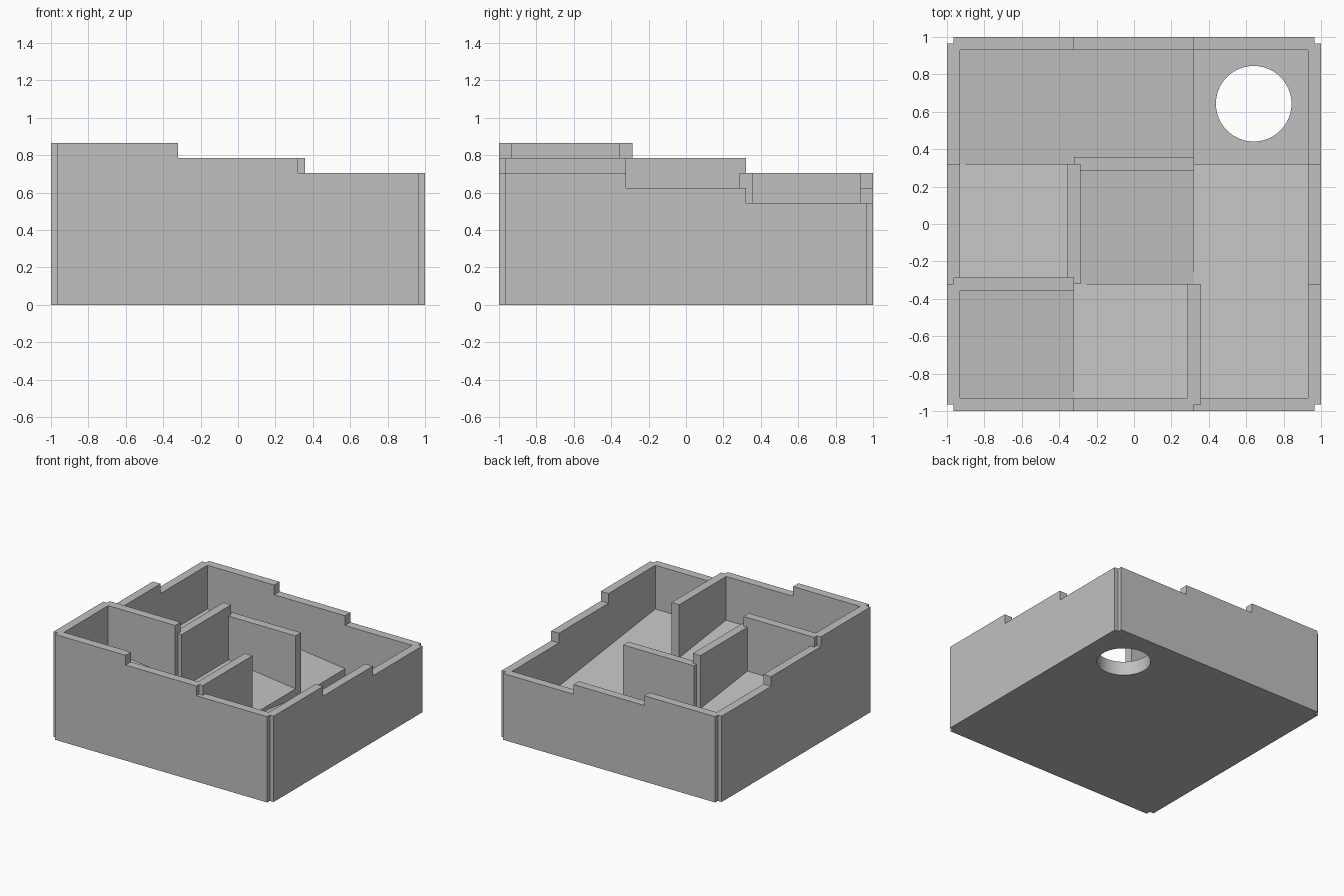
import bpy
from mathutils import Vector

default = bpy.data.objects.get("Cube")
if default:
    bpy.data.objects.remove(default, do_unlink=True)

# One plain grey for everything
grey = bpy.data.materials.new("light_grey")
grey.use_nodes = True
grey.diffuse_color = (0.53, 0.53, 0.53, 1)
grey.node_tree.nodes["Principled BSDF"].inputs["Base Color"].default_value = (0.53, 0.53, 0.53, 1)

OUT = 0.965          # centre line of the outer walls
STEP = 0.322         # centre line of the inner walls
HALF = 0.035         # half of the wall thickness
DROP = 0.08          # fall per cell
TOP = 0.865          # highest wall
FLOOR = 0.51         # highest floor point
LINES = (-OUT, -STEP, STEP, OUT)


def prism(name, profile, axis, start, end):
    """Extrude a (distance, height) profile; axis is the profile's own direction."""
    def point(d, z, depth):
        return Vector((d, depth, z)) if axis == "x" else Vector((depth, d, z))
    n = len(profile)
    verts = [point(d, z, depth) for depth in (start, end) for d, z in profile]
    faces = [list(range(n))[::-1], list(range(n, 2 * n))]
    faces += [[i, (i + 1) % n, n + (i + 1) % n, n + i] for i in range(n)]
    if axis == "x":
        faces = [f[::-1] for f in faces]
        faces = [list(f) for f in faces]
    mesh = bpy.data.meshes.new(name)
    mesh.from_pydata(verts, [], faces)
    mesh.validate()
    obj = bpy.data.objects.new(name, mesh)
    bpy.context.collection.objects.link(obj)
    mesh.materials.append(grey)
    # Make the normals point outward
    import bmesh
    bm = bmesh.new()
    bm.from_mesh(mesh)
    bmesh.ops.recalc_face_normals(bm, faces=bm.faces)
    bm.to_mesh(mesh)
    bm.free()
    return obj


# Outer walls step down once per cell
def outer_wall(name, axis, centre, first):
    profile = [(-OUT, 0), (OUT, 0)]
    for k in (2, 1, 0):
        z = TOP - DROP * (first + k)
        profile += [(LINES[k + 1], z), (LINES[k], z)]
    prism(name, profile, axis, centre - HALF, centre + HALF)


outer_wall("front_wall", "x", -OUT, 0)
outer_wall("back_wall", "x", OUT, 2)
outer_wall("left_side_wall", "y", -OUT, 0)
outer_wall("right_side_wall", "y", OUT, 2)


# Inner dividing walls, one cell long
def inner_wall(name, axis, begin, end, centre, level):
    z = TOP - DROP * level
    prism(name, [(begin, 0.02), (end, 0.02), (end, z), (begin, z)],
          axis, centre - HALF, centre + HALF)


inner_wall("start_divider", "x", -OUT, -STEP, -STEP, 0)
inner_wall("front_divider", "y", -OUT, -STEP, STEP, 1)
inner_wall("middle_divider", "y", -STEP, STEP, -STEP, 1)
inner_wall("back_divider", "x", -STEP, STEP, STEP, 2)

# Sloping floors: each cell falls either to the right or to the back
INNER = OUT - HALF
EDGES = (-INNER, -STEP, STEP, INNER)
DIRECTIONS = ("xyy", "yxy", "xx-")
for j, row in enumerate(DIRECTIONS):
    for i, axis in enumerate(row):
        if axis == "-":
            continue
        along, across = (i, j) if axis == "x" else (j, i)
        a, b = EDGES[along], EDGES[along + 1]

        def height(d):
            fall = (d - LINES[along]) / (LINES[along + 1] - LINES[along])
            return FLOOR - DROP * (i + j + fall)

        prism(f"floor_{i}_{j}", [(a, 0), (b, 0), (b, height(b)), (a, height(a))],
              axis, EDGES[across], EDGES[across + 1])

# Flat low floor with a round exit hole
exit_floor = prism("exit_floor", [(STEP, 0), (INNER, 0), (INNER, 0.115), (STEP, 0.115)],
                   "x", STEP, INNER)
bpy.ops.mesh.primitive_cylinder_add(vertices=96, radius=0.202, depth=1, location=(0.64, 0.643, 0))
cutter = bpy.context.object
cutter.name = "hole_cutter"
cutter.hide_render = True
cutter.data.materials.append(grey)
cut = exit_floor.modifiers.new("hole", "BOOLEAN")
cut.operation = "DIFFERENCE"
cut.solver = "EXACT"
cut.object = cutter
bpy.ops.object.select_all(action="DESELECT")
exit_floor.select_set(True)
bpy.context.view_layer.objects.active = exit_floor
bpy.ops.object.modifier_apply(modifier="hole")
bpy.data.objects.remove(cutter, do_unlink=True)
bpy.ops.object.shade_smooth_by_angle()
